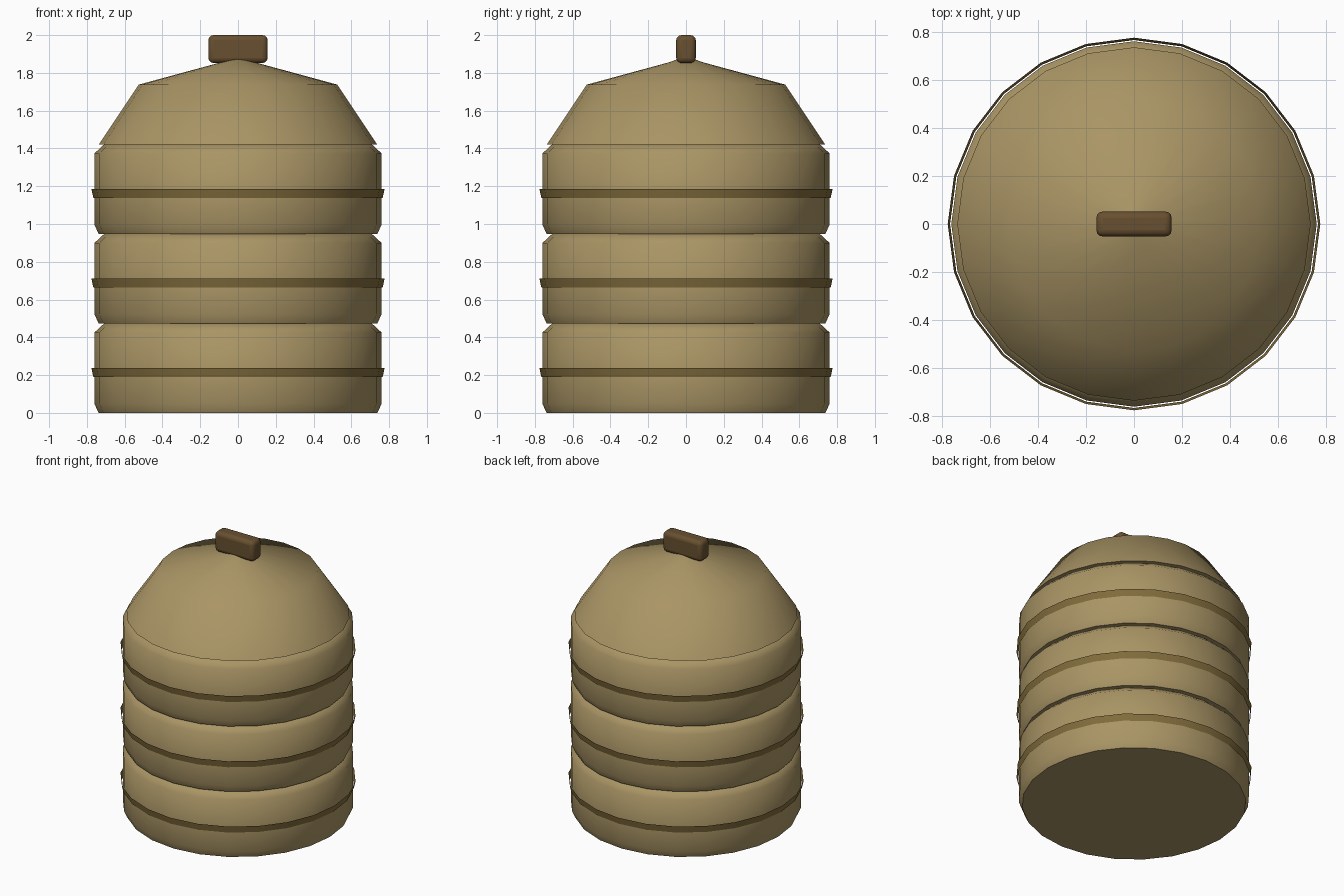
import bpy, bmesh, math

if "Cube" in bpy.data.objects:
    bpy.data.objects.remove(bpy.data.objects["Cube"])

SIDES = 24


def material(name, color):
    m = bpy.data.materials.new(name)
    m.diffuse_color = (*color, 1)
    m.use_nodes = True
    m.node_tree.nodes["Principled BSDF"].inputs["Base Color"].default_value = m.diffuse_color
    return m


TAN = material("tan_shell", (0.40, 0.30, 0.13))
DARK = material("band_brown", (0.22, 0.15, 0.045))
WOOD = material("handle_brown", (0.14, 0.08, 0.03))


def finish(obj, mat, angle=50):
    obj.data.materials.append(mat)
    bpy.ops.object.select_all(action='DESELECT')
    obj.select_set(True)
    bpy.context.view_layer.objects.active = obj
    bpy.ops.object.shade_smooth_by_angle(angle=math.radians(angle))


def lathe(name, profile, mat, z=0, cap_bottom=True, cap_top=True):
    """Turn a bottom-to-top (radius, height) profile; radius 0 is a pole."""
    bm = bmesh.new()
    rings = []
    for r, h in profile:
        n = SIDES if r else 1
        rings.append([bm.verts.new((r * math.cos(2 * math.pi * i / SIDES),
                                    r * math.sin(2 * math.pi * i / SIDES), h))
                      for i in range(n)])
    for a, b in zip(rings, rings[1:]):
        for i in range(SIDES):
            j = (i + 1) % SIDES
            bm.faces.new((a[i], a[j], b[0]) if len(b) == 1 else (a[i], a[j], b[j], b[i]))
    if cap_bottom:
        bm.faces.new(rings[0][::-1])
    if cap_top and len(rings[-1]) > 1:
        bm.faces.new(rings[-1])
    mesh = bpy.data.meshes.new(name)
    bm.to_mesh(mesh)
    bm.free()
    obj = bpy.data.objects.new(name, mesh)
    bpy.context.collection.objects.link(obj)
    obj.location.z = z
    finish(obj, mat)


# Three stacked tiers, each with an open flared band standing just off the wall
TIER = [(0.738, 0), (0.761, 0.05), (0.761, 0.425), (0.708, 0.474)]
BAND = [(0.766, 0.19), (0.776, 0.238)]
for k in range(3):
    lathe(f"tier_{k + 1}", TIER, TAN, z=0.474 * k)
    lathe(f"band_{k + 1}", BAND, DARK, z=0.474 * k, cap_bottom=False, cap_top=False)

# Domed lid
lathe("lid", [(0.736, 1.422), (0.525, 1.738), (0.09, 1.856), (0.04, 1.874), (0, 1.88)], TAN)

# Rounded block handle
bpy.ops.mesh.primitive_cube_add(size=1, location=(0, 0, 1.926))
handle = bpy.context.object
handle.name = "handle"
handle.scale = (0.314, 0.104, 0.148)
bpy.ops.object.transform_apply(location=False, rotation=False, scale=True)
bevel = handle.modifiers.new("rounded_edges", 'BEVEL')
bevel.width = 0.027
bevel.segments = 3
finish(handle, WOOD, 60)
